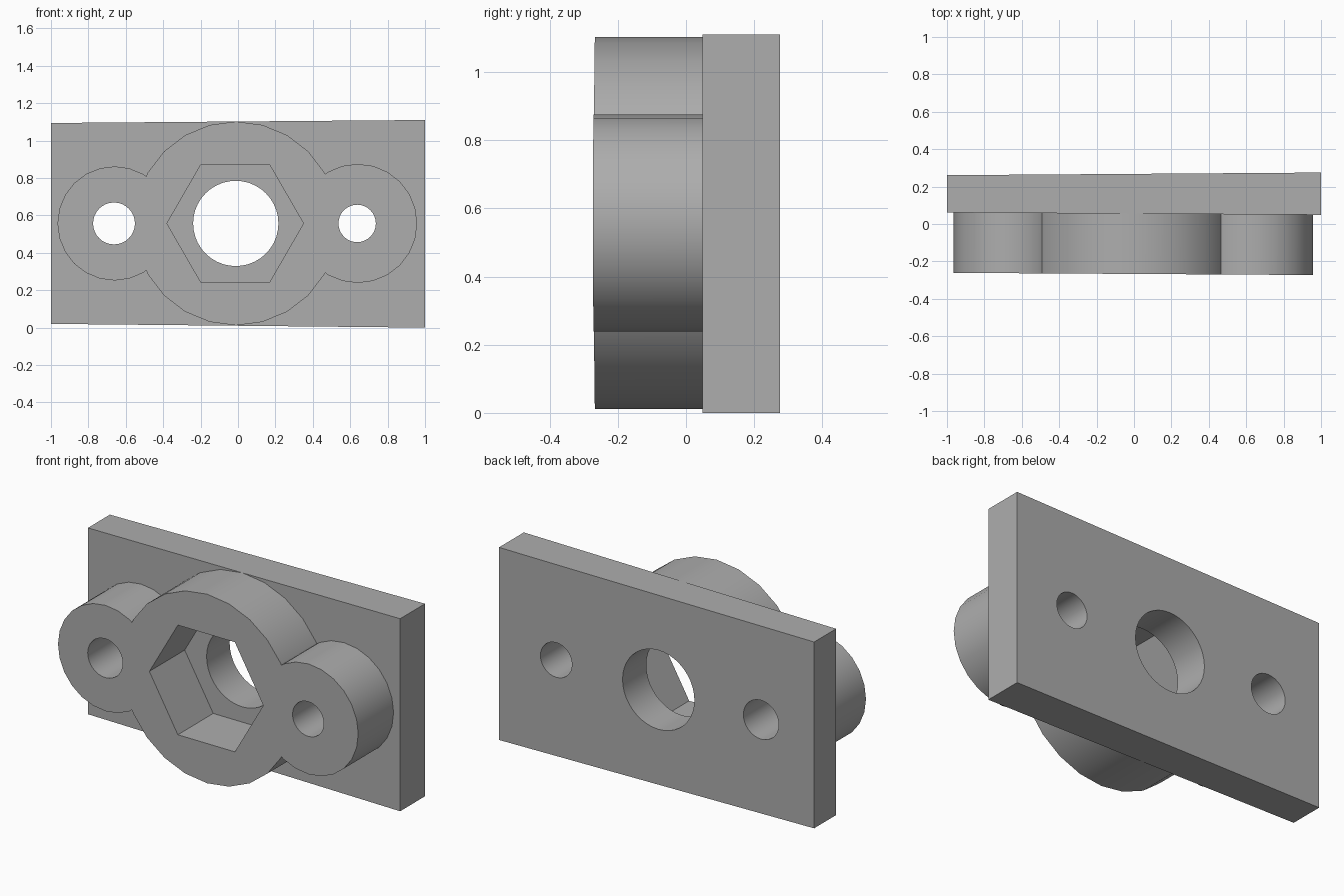
import bpy, bmesh, math

MID = 0.557  # height of the hole axis

cube = bpy.data.objects.get("Cube")
if cube:
    bpy.data.objects.remove(cube, do_unlink=True)

grey = bpy.data.materials.new("plain grey")
grey.use_nodes = True
colour = (0.42, 0.42, 0.42, 1)
grey.diffuse_color = colour
grey.node_tree.nodes["Principled BSDF"].inputs["Base Color"].default_value = colour


def prism(name, outline, front, back):
    """Extrude an x-z outline from front to back along y."""
    bm = bmesh.new()
    face = bm.faces.new([bm.verts.new((x, front, z)) for x, z in outline])
    out = bmesh.ops.extrude_face_region(bm, geom=[face])
    moved = [g for g in out["geom"] if isinstance(g, bmesh.types.BMVert)]
    bmesh.ops.translate(bm, verts=moved, vec=(0, back - front, 0))
    bmesh.ops.recalc_face_normals(bm, faces=bm.faces)
    mesh = bpy.data.meshes.new(name)
    bm.to_mesh(mesh)
    bm.free()
    mesh.materials.append(grey)
    obj = bpy.data.objects.new(name, mesh)
    bpy.context.collection.objects.link(obj)
    return obj


def ring(x, radius, sides):
    return [(x + radius * math.cos(math.tau * i / sides),
             MID + radius * math.sin(math.tau * i / sides)) for i in range(sides)]


def combine(target, tool, operation):
    """Apply a boolean and discard the tool."""
    mod = target.modifiers.new("join", "BOOLEAN")
    mod.operation, mod.object, mod.solver = operation, tool, "EXACT"
    bpy.context.view_layer.objects.active = target
    bpy.ops.object.modifier_apply(modifier=mod.name)
    bpy.data.objects.remove(tool, do_unlink=True)


# Back plate, slightly taller and thicker toward its left end
plate = prism("back_plate", [(-1, 0.02), (1, 0), (1, 1.11), (-1, 1.094)], 0.055, 0.268)
# Front boss: a large disc with a round ear on each side
boss = prism("lobed_boss", ring(-0.01, 0.545, 24), -0.267, 0.056)
for x, radius in ((-0.66, 0.305), (0.64, 0.318)):
    combine(boss, prism("ear", ring(x, radius, 24), -0.267, 0.056), "UNION")

# Hexagonal nut pocket through the boss, down to the plate
combine(boss, prism("nut_pocket", ring(-0.015, 0.365, 6), -1, 1), "DIFFERENCE")
# Bolt holes through both parts, shaft hole through the plate
for x, radius in ((-0.663, 0.112), (0.637, 0.1)):
    for part in (boss, plate):
        combine(part, prism("bolt_hole", ring(x, radius, 32), -1, 1), "DIFFERENCE")
combine(plate, prism("shaft_hole", ring(-0.012, 0.228, 40), -1, 1), "DIFFERENCE")

# Slight taper of the depth along x, then smooth the round walls
for part in (plate, boss):
    for v in part.data.vertices:
        if v.co.y > 0.2:
            v.co.y += 0.007 * v.co.x
        else:
            v.co.y -= 0.006 * v.co.x
    bpy.ops.object.select_all(action="DESELECT")
    part.select_set(True)
    bpy.context.view_layer.objects.active = part
    bpy.ops.object.shade_smooth_by_angle(angle=math.radians(30))
